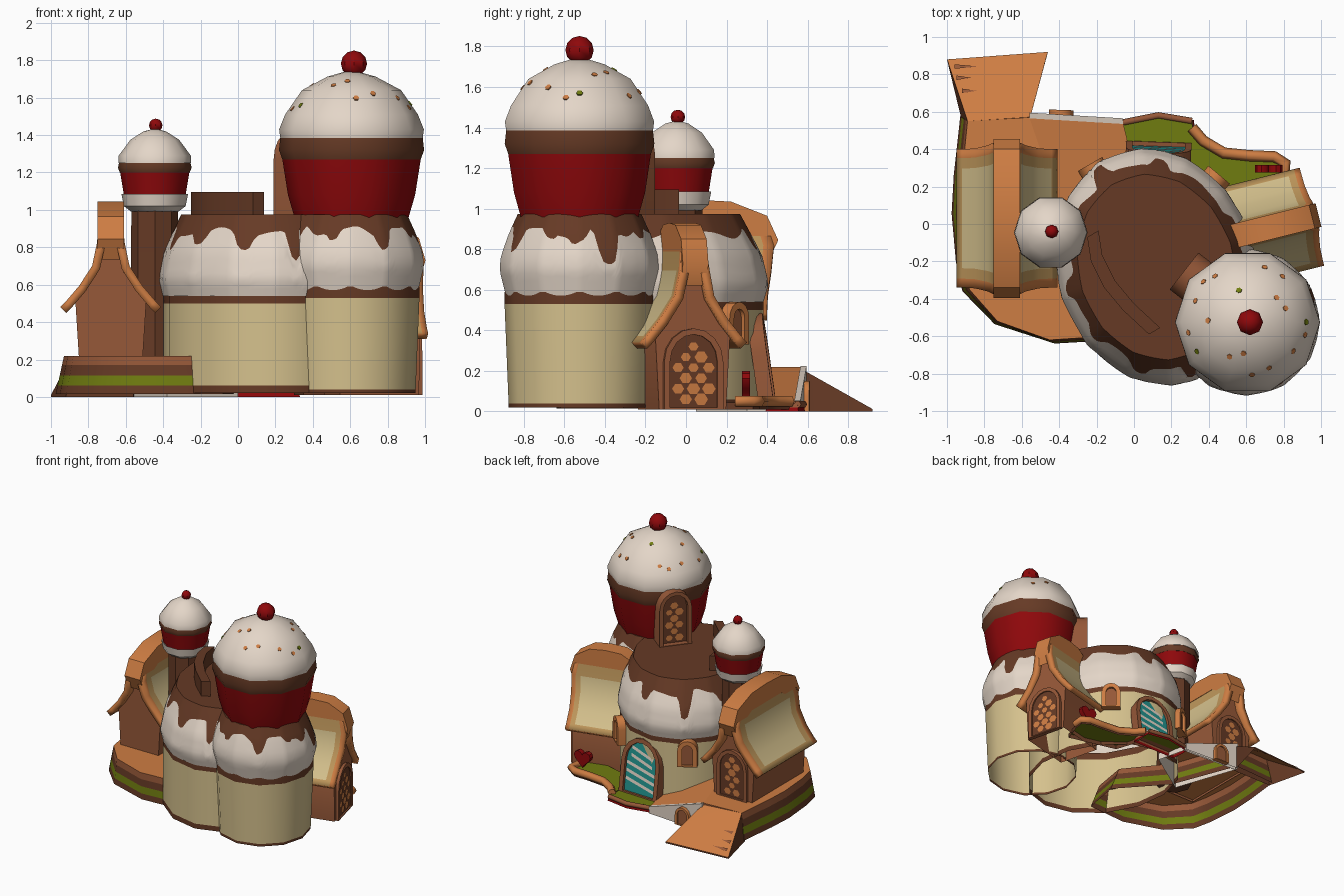
import bpy, bmesh, math, random
from mathutils import Matrix, Vector

if "Cube" in bpy.data.objects:
    bpy.data.objects.remove(bpy.data.objects["Cube"])
random.seed(4)
pi, cos, sin, rad = math.pi, math.cos, math.sin, math.radians

SRGB = dict(icing=(228, 214, 200), chocolate=(102, 58, 37), biscuit=(150, 88, 56), gingerbread=(206, 125, 67),
            sponge=(213, 193, 141), toast=(192, 152, 92), cherry=(143, 8, 11), pistachio=(112, 124, 16),
            teal=(34, 145, 140))
MAT = {}
for k, c in SRGB.items():
    MAT[k] = bpy.data.materials.new(k)
    MAT[k].diffuse_color = [(v / 255 / 12.92 if v < 11 else ((v / 255 + .055) / 1.055) ** 2.4) for v in c] + [1]


def make(name, verts, faces, cols, M=None, fix=True):
    """Mesh object; cols is one colour name, or one per face."""
    if isinstance(cols, str):
        cols = [cols] * len(faces)
    me = bpy.data.meshes.new(name)
    me.from_pydata([tuple(v) for v in verts], [], faces)
    slots = list(dict.fromkeys(cols))
    for s in slots:
        me.materials.append(MAT[s])
    for p, c in zip(me.polygons, cols):
        p.material_index = slots.index(c)
    if fix:
        bm = bmesh.new()
        bm.from_mesh(me)
        bmesh.ops.recalc_face_normals(bm, faces=bm.faces)
        bm.to_mesh(me)
        bm.free()
    o = bpy.data.objects.new(name, me)
    if M:
        o.matrix_world = M
    bpy.context.collection.objects.link(o)
    return o


def rings(name, rows, cols, top, bottom, M=None, closed=True):
    """Skin stacked rings, one colour per band, with caps (None leaves an end open)."""
    n = len(rows[0])
    faces, fc = [], []
    for i in range(len(rows) - 1):
        for j in range(n if closed else n - 1):
            k = (j + 1) % n
            faces.append((i*n + j, i*n + k, i*n + n + k, i*n + n + j))
            fc.append(cols[i])
    for cap, col in ((range(n)[::-1], bottom), (range((len(rows) - 1)*n, len(rows)*n), top)):
        if col:
            faces.append(tuple(cap))
            fc.append(col)
    return make(name, [v for r in rows for v in r], faces, fc, M)


def poly_k(th, n):
    return cos(pi/n) / cos(th % (2*pi/n) - pi/n)


def round_pt(c, R, rot, n, th, r, z, soft=0):
    k = (poly_k(th, n)*(1 - soft) + soft) * r
    x, y = R[0]*k*cos(th), R[1]*k*sin(th)
    return (c[0] + x*cos(rot) - y*sin(rot), c[1] + x*sin(rot) + y*cos(rot), z)


def lathe(name, c, prof, cols, n=10, R=(1, 1), rot=0, caps=True):
    rows = [[round_pt(c, R, rot, n, 2*pi*j/n, r, z) for j in range(n)] for r, z in prof]
    return rings(name, rows, cols, cols[-1] if caps else None, cols[0] if caps else None)


def interp(prof, z):
    for (r0, z0), (r1, z1) in zip(prof, prof[1:]):
        if z <= z1 + 1e-6:
            return r0 + (r1 - r0) * (z - z0) / (z1 - z0)
    return prof[-1][0]


def frosting(name, c, R, rot, n, prof, drips, base):
    """White icing whose upper part is chocolate with a dripping edge."""
    N, H = n*10, 9
    z0, z1 = prof[0][1], prof[-1][1]
    rows = []
    for i in range(2*H + 1):
        row = []
        for j in range(N):
            th = 2*pi*j/N
            zd = base + .022*sin(7*th) + .008*sin(13*th + 1)
            for a, d, w in drips:
                da = (th - rad(a) + pi) % (2*pi) - pi
                zd -= d * math.exp(-(da/w)**4)
            z = z0 + (zd - z0)*i/H if i <= H else zd + (z1 - zd)*(i - H)/H
            row.append(round_pt(c, R, rot, n, th, interp(prof, z), z, .5))
        rows.append(row)
    rings(name, rows, ['icing']*H + ['chocolate']*H, 'chocolate', None)


def prism(name, pts, zs, cols, top, sx=1, sy=1):
    cx, cy = sum(p[0] for p in pts)/len(pts), sum(p[1] for p in pts)/len(pts)
    rows = []
    for z in zs:
        t = 1 - z/zs[-1]
        rows.append([(cx + (x - cx)*(1 + (sx - 1)*t), cy + (y - cy)*(1 + (sy - 1)*t), z) for x, y in pts])
    return rings(name, rows, cols, top, None)


def hull(name, pts, rule):
    """Convex block without its underside, coloured by face direction."""
    bm = bmesh.new()
    for p in pts:
        bm.verts.new(p)
    bmesh.ops.convex_hull(bm, input=bm.verts)
    bm.normal_update()
    bm.verts.index_update()
    fs = [f for f in bm.faces if f.normal.z > -.9]
    make(name, [v.co.copy() for v in bm.verts], [tuple(v.index for v in f.verts) for f in fs],
         [rule(f.normal) for f in fs], fix=False)
    bm.free()


def tube(name, pts, r, col):
    cu = bpy.data.curves.new(name, 'CURVE')
    cu.dimensions, cu.bevel_depth, cu.bevel_resolution, cu.use_fill_caps = '3D', r, 1, True
    s = cu.splines.new('POLY')
    s.points.add(len(pts) - 1)
    for p, q in zip(s.points, pts):
        p.co = (*q, 1)
    cu.materials.append(MAT[col])
    bpy.context.collection.objects.link(bpy.data.objects.new(name, cu))


def arch_pts(w, h, z0=0):
    s = h - w*.55
    return [(-w/2, z0)] + [(-w/2*cos(pi*i/8), s + w*.55*sin(pi*i/8)) for i in range(9)] + [(w/2, z0)]


def arch(name, loc, ang, w, h, d, frame, panel, pattern=None, tilt=0, t=.03):
    """Arched frame with recessed panel; local +y points outwards."""
    M = Matrix.Translation(loc) @ Matrix.Rotation(rad(ang - 90), 4, 'Z') @ Matrix.Rotation(rad(tilt), 4, 'X')
    o, i = arch_pts(w, h), arch_pts(w - 2*t, h - t, t*.3)
    p = d*.7
    rows = [[(x, y, z) for x, z in pr] for pr, y in ((o, 0), (o, d), (i, d), (i, p))]
    rings(name, rows, [frame]*3, panel, frame, M)
    iw, ih = w - 2*t, h - t
    verts, faces = [], []
    def plate(q):
        faces.append(tuple(range(len(verts), len(verts) + len(q))))
        verts.extend((x, p + .004, z) for x, z in q)
    if pattern == 'waffle':      # staggered biscuit studs
        for r in range(7):
            z = .05 + r*.052
            for k in (-1, 0, 1) if r % 2 else (-.5, .5):
                x = k*.078
                if abs(x) + .03 < iw/2 * (1 if z < ih*.6 else .85) and z < ih - .03 - abs(x)*.5:
                    s = random.uniform(.025, .036)
                    plate([(x + s*cos(a*pi/3), z + s*.9*sin(a*pi/3)) for a in range(6)])
    if pattern == 'stripes':     # diagonal sugar stripes
        for r in range(5):
            z, e = .04 + r*.062, iw/2*(.95 if r < 3 else .7)
            plate([(-e, z), (e, z + .06), (e, z + .085), (-e, z + .025)])
    if verts:
        make(name + '_pattern', verts, faces, 'icing' if pattern == 'stripes' else 'gingerbread', M, fix=False)


def ball(name, loc, r):
    bpy.ops.mesh.primitive_uv_sphere_add(segments=8, ring_count=6, radius=r, location=loc)
    o = bpy.context.object
    o.name = name
    o.data.materials.append(MAT['cherry'])


def house(name, c, rot, base, eave, top, L, sw):
    """Gingerbread house with flared bread-slice roof and loaf ridge along local y."""
    M = Matrix.Translation((c[0], c[1], 0)) @ Matrix.Rotation(rad(rot), 4, 'Z')
    H = top - eave
    half = [(.17, base), (.19, eave + .04), (.145, eave + .2*H), (.085, eave + .38*H), (.055, eave + .55*H)]
    wall = half + [(0, eave + .7*H)] + [(-x, z) for x, z in half[::-1]]
    rings(name + '_walls', [[(x, s*L*.78, z) for x, z in wall] for s in (-1, 1)], ['biscuit'], 'biscuit', 'biscuit',
          M, closed=False)
    pr = [(.27, 0, .87), (.24, .055, .87), (.17, .2, .88), (.1, .39, .92), (.075, .6, .95), (.06, .84, .84)]
    pr = [(-x, f, e) for x, f, e in pr] + pr[::-1]
    ss = (-1, -.87, -.72, -.4, 0, .4, .72, .87, 1)
    verts = [(x, s*e*L, eave + f*H) for x, f, e in pr for s in ss]
    n, m = len(ss), len(pr)
    faces, cols = [], []
    for i in range(m - 1):
        for j in range(n - 1):
            faces.append((i*n + j, i*n + n + j, i*n + n + j + 1, i*n + j + 1))
            cols.append('gingerbread' if j in (0, n - 2) else
                        'toast' if j in (1, n - 3) or i in (0, m - 2, 4, m - 6) else 'sponge')
    o = make(name + '_roof', verts, faces, cols, M, fix=False)
    o.data.materials.append(MAT['gingerbread'])
    md = o.modifiers.new('thick', 'SOLIDIFY')
    md.thickness, md.offset, md.material_offset, md.material_offset_rim = .045, -1, 3, 3
    out = [(.88, -.31), (1, -.2), (.87, -.08), (.45, -.01)]
    inn = [(.45, -.15), (.8, -.24)]
    loaf = out + [(0, 0)] + [(-s, z) for s, z in out[::-1]] + [(-s, z) for s, z in inn[::-1]] + inn
    rings(name + '_ridge', [[(x, s*L, top + z) for s, z in loaf] for x in (-sw/2, sw/2)],
          ['gingerbread'], 'gingerbread', 'gingerbread', M)


# Cake bodies: sponge layers with chocolate bands, then dripping icing
MC, MR, LC = (.12, -.23), (.54, .655), (.6, -.525)
band = ['chocolate', 'sponge', 'chocolate']
lathe('main_cake', MC, [(.95, .02), (.95, .06), (.95, .5), (.95, .56)], band, 14, MR, rad(18), caps=False)
lathe('corner_cake', LC, [(.35, .02), (.35, .04), (.37, .53), (.37, .59)], band, 12, caps=False)
frosting('main_icing', MC, MR, rad(18), 14, [(.95, .54), (.99, .63), (.94, .77), (.85, .88), (.77, .975)],
         [(10, .08, .1), (66, .1, .1), (106, .18, .09), (141, .08, .12), (176, .1, .1), (206, .06, .1),
          (238, .07, .1), (270, .17, .07)], .88)
frosting('corner_icing', LC, (.395, .395), 0, 12, [(.92, .57), (1, .7), (.98, .77), (.88, .88), (.77, .975)],
         [(0, .06, .14), (22, .17, .15), (60, .06, .12), (215, .08, .12), (255, .05, .1), (300, .08, .12),
          (335, .04, .1)], .89)

# Big cupcake tower
CC = (.607, -.525)
dome = [(.38, 1.38), (.387, 1.43), (.355, 1.51), (.265, 1.64), (.13, 1.712), (.04, 1.738)]
lathe('cupcake_case', CC, [(.305, .96), (.34, 1.08), (.37, 1.27)], ['cherry']*2)
lathe('cupcake_rim', CC, [(.37, 1.27), (.388, 1.32), (.38, 1.39)], ['chocolate']*2)
lathe('cupcake_icing', CC, dome, ['icing']*5)
ball('big_cherry', (.62, -.525, 1.782), .07)
for i in range(18):     # flat sprinkles lying on the icing
    th, z = i*2.4, random.uniform(1.53, 1.7)
    p = Vector(round_pt(CC, (1, 1), 0, 10, th, interp(dome, z), z))
    q = Vector((cos(th)*.65, sin(th)*.65, .55 if z < 1.64 else 1)).to_track_quat('Z', 'Y').to_matrix().to_4x4()
    make('sprinkle', [(.016*cos(a*pi/3), .016*sin(a*pi/3), h) for h in (-.004, .004) for a in range(6)],
         [tuple(range(6, 12))] + [(a, (a + 1) % 6, (a + 1) % 6 + 6, a + 6) for a in range(6)],
         'pistachio' if i % 6 == 0 else 'gingerbread', Matrix.Translation(p) @ q)
arch('cupcake_window', (.386, -.344, .97), 142, .25, .44, .15, 'biscuit', 'chocolate', 'waffle')

# Small cupcake turret
SC = (-.445, -.045)
lathe('turret_column', SC, [(.14, .1), (.128, .6), (.125, 1.02)], ['chocolate']*2, 8)
lathe('turret_collar', SC, [(.125, .99), (.165, 1.02), (.178, 1.085), (.15, 1.06)], ['icing']*3)
lathe('turret_case', SC, [(.16, 1.05), (.185, 1.2)], ['cherry'])
lathe('turret_rim', SC, [(.187, 1.2), (.197, 1.225), (.19, 1.255)], ['chocolate']*2)
lathe('turret_icing', SC, [(.195, 1.25), (.193, 1.29), (.13, 1.375), (.06, 1.42), (.02, 1.43)], ['icing']*4)
ball('small_cherry', (-.44, -.04, 1.452), .036)

# Curved chocolate wall on the cake top
arc = [(-.25, -.07), (-.23, -.2), (-.16, -.34), (-.06, -.46), (.08, -.59)]
ring = arc + [(x + .06, y + .035) for x, y in arc[::-1]]
rings('curved_wall', [[(x, y, z) for x, y in ring] for z in (.9, 1.095)], ['chocolate'], 'chocolate', 'chocolate')

# Gingerbread houses and doors
house('left_house', (-.68, .03), 0, .2, .48, 1.045, .425, .14)
house('right_house', (.715, -.02), -76, .01, .34, .93, .28, .13)
arch('left_house_door', (-.68, .35, .22), 90, .27, .39, .035, 'biscuit', 'chocolate', 'waffle')
arch('right_house_door', (.915, .03, .01), 14, .3, .4, .035, 'biscuit', 'chocolate', 'waffle')
arch('front_door', (.13, .365, .03), 88, .35, .45, .075, 'biscuit', 'teal', 'stripes', tilt=8, t=.035)
for ang, x, y in ((50, .41, .21), (120, -.2, .26)):
    arch('cake_window', (x, y, .33), ang, .15, .21, .07, 'gingerbread', 'biscuit', t=.035)

# Raised left platform with ramps
plat = [(-.56, .57), (-.89, .55), (-.92, .25), (-.93, .05), (-.91, -.2), (-.88, -.35), (-.73, -.52),
        (-.45, -.62), (-.15, -.6), (-.1, -.3), (-.38, .05)]
prism('platform', plat, (.015, .06, .115, .17, .22), ['chocolate', 'pistachio', 'chocolate', 'biscuit'],
      'gingerbread', 1.16, 1.04)
hull('ramp', [(-.92, .55, 0), (-.56, .55, 0), (-.89, .55, .22), (-.56, .55, .22), (-1, .88, 0), (-.46, .92, 0),
              (-.999, .88, .012), (-.461, .92, .012)], lambda n: 'gingerbread' if n.z > .4 else 'chocolate')
slope = lambda v: .22 - .208*(v - .55)/.34 + .008
for x, y, w in ((-.96, .83, .13), (-.64, .84, .13), (-.92, .7, .08), (-.62, .72, .07), (-.95, .77, .08),
                (-.6, .78, .09)):
    make('ramp_mark', [(x, y, slope(y)), (x + w, y + .012, slope(y + .012)), (x, y + .024, slope(y + .024))],
         [(0, 1, 2)], 'biscuit')
hull('bank', [(x, y, z) for x, y, h in ((-.56, .57, .22), (-.06, .55, .05), (-.38, .05, .22), (0, .3, .06))
              for z in (0, h)], lambda n: 'gingerbread' if n.z > .3 else 'icing')
hull('bank_wall', [(x, y, z) for x, y, h in ((-.56, .595, .225), (-.06, .565, .055), (-.56, .565, .225),
                                             (-.06, .535, .055)) for z in (0, h)], lambda n: 'icing')
arch('cellar_door', (-.39, .57, 0), 88, .13, .15, .04, 'gingerbread', 'biscuit', t=.02)

# Doorstep, lawn, edging and heart
step = [(-.06, .4), (-.07, .54), (.13, .58), (.31, .55), (.32, .4)]
prism('doorstep', step, (0, .02, .04), ['cherry', 'biscuit'], 'pistachio', 1.06, 1.08)
tube('doorstep_edging', [(x, y, .035) for x, y in step[1:4]], .018, 'biscuit')
edge = [(.31, .52), (.37, .45), (.48, .385), (.62, .37), (.75, .365), (.81, .33), (.8, .25)]
prism('lawn', edge + [(.75, .1), (.35, .2), (.3, .35)], (.01, .045), ['chocolate'], 'pistachio')
tube('lawn_edging', [(x, y - .005, .05) for x, y in edge], .03, 'gingerbread')
heart = []
for i in range(20):
    a = 2*pi*i/20
    heart.append((.72 + .0046*16*sin(a)**3, .145 + .0046*(13*cos(a) - 5*cos(2*a) - 2*cos(3*a) - cos(4*a))))
rings('heart', [[(x, y, z) for x, z in heart] for y in (.275, .315)], ['cherry'], 'cherry', 'cherry')

# Smooth shading with sharp edges kept
bpy.ops.object.select_all(action='DESELECT')
for o in bpy.context.scene.objects:
    if o.type == 'MESH':
        o.select_set(True)
        bpy.context.view_layer.objects.active = o
bpy.ops.object.shade_smooth_by_angle(angle=rad(38))

for m in bpy.data.materials:
    if m.users and not m.is_grease_pencil:
        m.use_nodes = True
        m.node_tree.nodes["Principled BSDF"].inputs["Base Color"].default_value = m.diffuse_color
